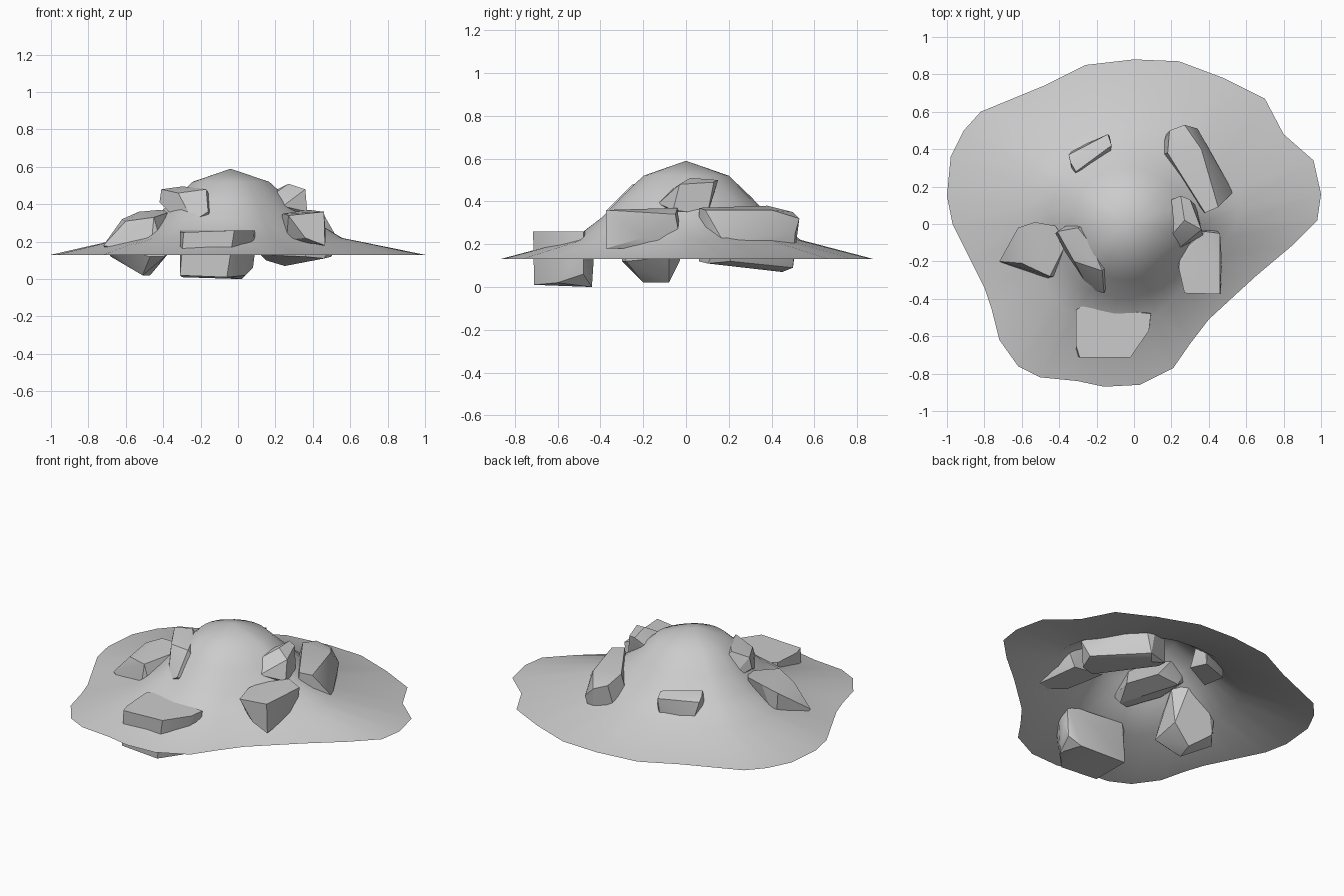
import bpy, bmesh
from math import hypot, radians


def finish(name, bm, smooth_angle):
    me = bpy.data.meshes.new(name)
    bm.to_mesh(me)
    bm.free()
    ob = bpy.data.objects.new(name, me)
    bpy.context.collection.objects.link(ob)
    bpy.ops.object.select_all(action='DESELECT')
    ob.select_set(True)
    bpy.context.view_layer.objects.active = ob
    bpy.ops.object.shade_smooth_by_angle(angle=radians(smooth_angle))
    return ob


def rock(name, pts):
    """Faceted stone: convex hull of a few corner points."""
    bm = bmesh.new()
    for p in pts:
        bm.verts.new(p)
    bmesh.ops.convex_hull(bm, input=bm.verts)
    loose = [v for v in bm.verts if not v.link_faces]
    bmesh.ops.delete(bm, geom=loose, context='VERTS')
    bmesh.ops.recalc_face_normals(bm, faces=bm.faces)
    bmesh.ops.dissolve_limit(bm, angle_limit=radians(5), verts=bm.verts, edges=bm.edges)
    return finish(name, bm, 28)


# Mound: open sheet, irregular rim blending into a rounder hill
rim = [(1, .16), (.96, .34), (.8, .48), (.7, .67), (.48, .78), (.24, .87), (0, .88),
       (-.26, .85), (-.48, .74), (-.82, .6), (-.91, .5), (-.98, .36), (-1, .15),
       (-.97, 0), (-.88, -.18), (-.8, -.34), (-.76, -.46), (-.72, -.62), (-.62, -.76),
       (-.5, -.82), (-.3, -.84), (-.16, -.87), (.03, -.86), (.21, -.77), (.3, -.64),
       (.4, -.51), (.53, -.39), (.65, -.28), (.84, -.12), (.98, .02)]
px, py, pz = -.04, 0, .59
rings = [(.22, .52, .8), (.33, .425, .75), (.44, .325, .6), (.6, .22, .35), (1, .13, 0)]
bm = bmesh.new()
peak = bm.verts.new((px, py, pz))
prev = None
for t, z, roundness in rings:
    ring = []
    for x, y in rim:
        dx, dy = x - px, y - py
        k = t * ((1 - roundness) + roundness * .92 / hypot(dx, dy))
        ring.append(bm.verts.new((px + dx * k, py + dy * k, z)))
    for i in range(len(rim)):
        j = (i + 1) % len(rim)
        if prev:
            bm.faces.new((prev[i], ring[i], ring[j], prev[j]))
        else:
            bm.faces.new((peak, ring[i], ring[j]))
    prev = ring
finish("mound", bm, 60)

# Stones set into the slope
rock("back_right_stone", [
    (.19, .5, .35), (.27, .53, .32), (.34, .51, .25), (.18, .38, .38), (.36, .4, .36),
    (.53, .17, .22), (.45, .09, .36), (.38, .06, .37), (.46, .1, .11), (.36, .06, .12),
    (.5, .21, .12), (.29, .5, .09), (.25, .45, .07), (.15, .45, .1), (.12, .36, .13)])
rock("front_right_stone", [
    (.25, -.15, .35), (.24, -.24, .35), (.27, -.37, .34), (.46, -.375, .36), (.465, -.375, .18),
    (.38, -.04, .37), (.46, -.05, .34), (.47, -.2, .23), (.36, -.37, .22),
    (.2, -.04, .22), (.42, -.02, .18), (.26, -.28, .21)])
rock("front_stone", [
    (-.31, -.46, .26), (-.31, -.65, .25), (-.29, -.715, .25), (-.02, -.715, .26), (.03, -.63, .26),
    (.08, -.57, .26), (.09, -.48, .26), (-.28, -.44, .26),
    (-.31, -.7, .02), (-.06, -.71, .01), (.04, -.6, .02), (.08, -.48, .06),
    (.02, -.44, 0), (-.3, -.44, .01), (.09, -.5, .14), (-.1, -.43, .15)])
rock("left_stone", [
    (-.72, -.2, .18), (-.62, -.02, .32), (-.53, .01, .36), (-.42, -.01, .37), (-.36, -.1, .36),
    (-.45, -.28, .33), (-.6, -.21, .31), (-.68, -.13, .12), (-.51, -.2, .02), (-.47, -.08, .02),
    (-.37, -.08, .14), (-.6, -.03, .12), (-.39, -.28, .12), (-.47, -.3, .12)])
rock("upper_left_stone", [
    (-.42, -.05, .41), (-.41, -.04, .48), (-.3, -.02, .495), (-.23, -.11, .49), (-.17, -.25, .48),
    (-.15, -.31, .37), (-.16, -.37, .36), (-.24, -.35, .31), (-.35, -.18, .34), (-.32, -.2, .46),
    (-.08, -.16, .32), (-.3, .03, .31), (-.16, .02, .33), (-.15, -.3, .28)])
rock("upper_right_stone", [
    (.19, .02, .47), (.2, .13, .46), (.25, .15, .5), (.3, .13, .49), (.36, -.03, .48),
    (.37, -.06, .36), (.24, -.13, .39), (.2, -.06, .46), (.27, .02, .51), (.33, .1, .34),
    (.17, .1, .33), (.18, -.08, .33)])
rock("back_left_stone", [
    (-.35, .37, .34), (-.34, .33, .36), (-.14, .48, .35), (-.12, .42, .37), (-.13, .47, .31),
    (-.31, .28, .37), (-.32, .4, .2), (-.15, .46, .2), (-.32, .24, .22), (-.13, .34, .22)])
